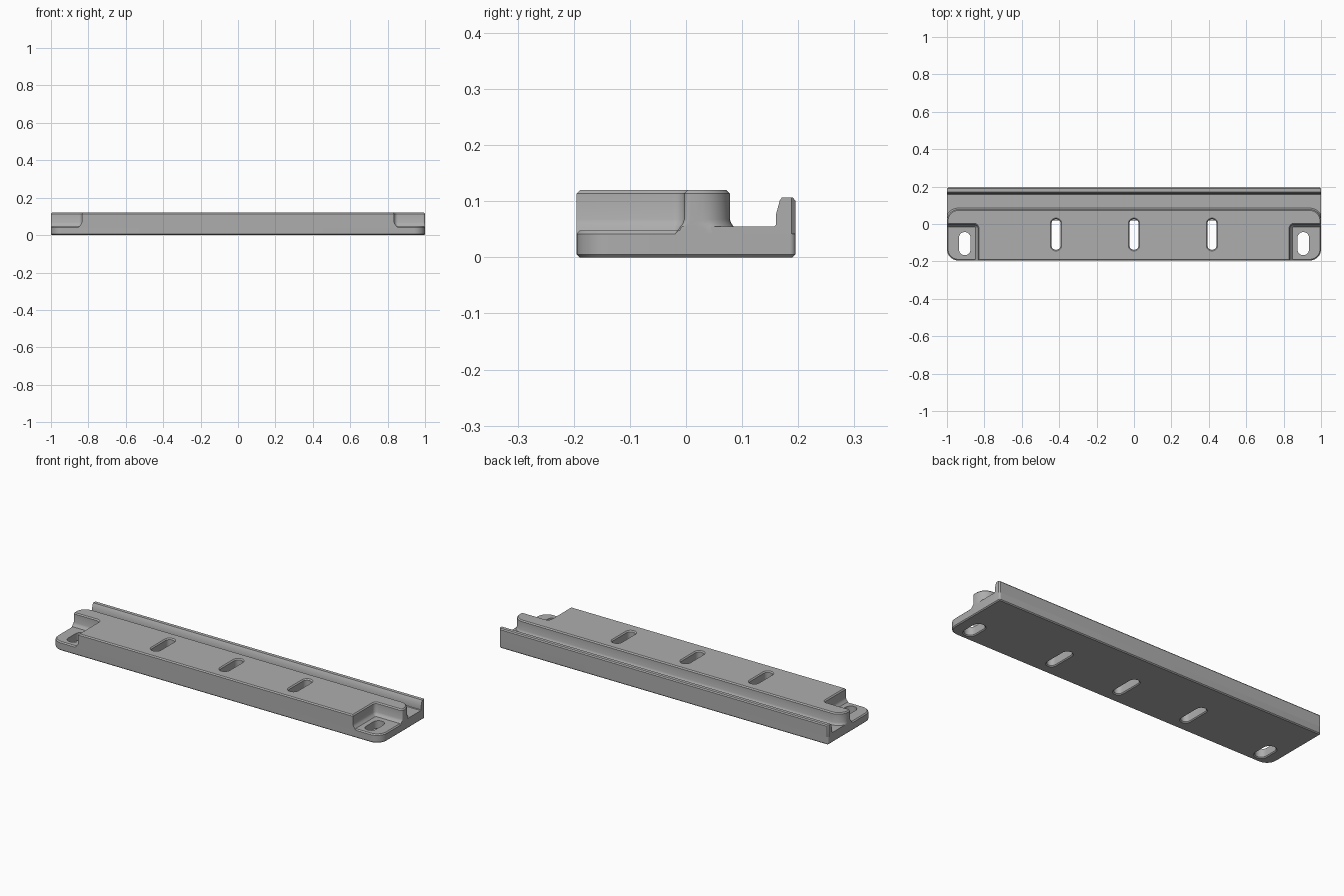
import bpy, bmesh, math
from mathutils import Vector

if "Cube" in bpy.data.objects:
    bpy.data.objects.remove(bpy.data.objects["Cube"], do_unlink=True)

grey = bpy.data.materials.new("plain grey")
grey.use_nodes = True
COLOUR = (0.42, 0.42, 0.42, 1)
grey.diffuse_color = COLOUR
grey.node_tree.nodes["Principled BSDF"].inputs["Base Color"].default_value = COLOUR

END, FRONT, BACK = 1.0, -0.195, 0.195


def rounded(corners, steps=8):
    """Outline from (x, y, radius) corners, counter-clockwise."""
    pts = []
    for i, (x, y, r) in enumerate(corners):
        p = Vector((x, y))
        a = (Vector(corners[i - 1][:2]) - p).normalized()
        b = (Vector(corners[(i + 1) % len(corners)][:2]) - p).normalized()
        if r == 0:
            pts.append(p)
            continue
        centre = p + (a + b) * r
        for k in range(steps + 1):
            t = k / steps * math.pi / 2
            pts.append(centre - b * r * math.cos(t) - a * r * math.sin(t))
    return [p for i, p in enumerate(pts) if (p - pts[i - 1]).length > 1e-5]


def offset(pts, d):
    """Move an outline outward by d, staying within the footprint."""
    out = []
    for i, p in enumerate(pts):
        e = (p - pts[i - 1]).normalized()
        f = (pts[(i + 1) % len(pts)] - p).normalized()
        n, m = Vector((e.y, -e.x)), Vector((f.y, -f.x))
        q = p + (n + m) * d / (1 + n.dot(m))
        out.append((max(-END, min(END, q.x)), max(FRONT, q.y)))
    return out


def loft(name, loops):
    """Solid through a stack of matching closed loops of 3D points."""
    bm = bmesh.new()
    rings = [[bm.verts.new(p) for p in loop] for loop in loops]
    n = len(rings[0])
    for low, high in zip(rings, rings[1:]):
        for i in range(n):
            j = (i + 1) % n
            bm.faces.new((low[i], low[j], high[j], high[i]))
    bm.faces.new(rings[0][::-1])
    bm.faces.new(rings[-1])
    bmesh.ops.recalc_face_normals(bm, faces=bm.faces)
    mesh = bpy.data.meshes.new(name)
    bm.to_mesh(mesh)
    bm.free()
    mesh.materials.append(grey)
    ob = bpy.data.objects.new(name, mesh)
    bpy.context.collection.objects.link(ob)
    return ob


def stack(name, outline, levels):
    """Loft one outline through (height, offset) levels."""
    return loft(name, [[(x, y, z) for x, y in offset(outline, d)] for z, d in levels])


# Base plate, whose front corners form the mounting tabs
footprint = rounded([(-END, FRONT, 0.06), (END, FRONT, 0.06), (END, BACK, 0.01), (-END, BACK, 0.01)])
base = stack("base_plate", footprint, [(0, -0.005), (0.005, 0), (0.042, 0), (0.048, -0.006)])

# Raised block with wings at the back and a filleted foot
right = [(0.835, FRONT, 0), (0.835, -0.003, 0.02), (END, -0.003, 0.01), (END, 0.078, 0.06)]
left = [(-x, y, r) for x, y, r in reversed(right)]
block = stack("raised_block", rounded(right + left),
              [(0.042, 0.018), (0.048, 0.012), (0.055, 0.007), (0.06, 0.003),
               (0.068, 0), (0.114, 0), (0.12, -0.006)])

# Channel floor and rear lip, with chamfered ends
profile = [(0.02, 0.042), (BACK, 0.042), (BACK, 0.101), (0.19, 0.107), (0.171, 0.107),
           (0.167, 0.101), (0.16, 0.075), (0.16, 0.058), (0.157, 0.055), (0.02, 0.055)]
channel = loft("channel_and_lip", [[(x, min(y, limit), z) for y, z in profile]
                                   for x, limit in ((-END, 0.188), (-0.993, BACK),
                                                    (0.993, BACK), (END, 0.188))])


def cut_slot(targets, x, y0, y1, w, levels):
    """Cut a round-ended slot through the given parts."""
    outline = rounded([(x - w, y0, w), (x + w, y0, w), (x + w, y1, w), (x - w, y1, w)])
    cutter = stack("slot_cutter", outline, levels)
    for target in targets:
        mod = target.modifiers.new("slot", 'BOOLEAN')
        mod.operation, mod.solver, mod.object = 'DIFFERENCE', 'EXACT', cutter
        graph = bpy.context.evaluated_depsgraph_get()
        mesh = bpy.data.meshes.new_from_object(target.evaluated_get(graph))
        target.modifiers.clear()
        target.data = mesh
    bpy.data.objects.remove(cutter, do_unlink=True)


# Three chamfered slots through the block, one plain slot in each tab
for x in (-0.417, 0, 0.417):
    cut_slot((base, block), x, -0.138, 0.026, 0.024,
             [(-0.005, 0.01), (0.005, 0), (0.114, 0), (0.124, 0.01)])
for x in (-0.905, 0.905):
    cut_slot((base,), x, -0.167, -0.043, 0.031, [(-0.005, 0.01), (0.005, 0), (0.06, 0)])

# Smooth rounds, crisp edges
bpy.ops.object.select_all(action='DESELECT')
for part in (base, block, channel):
    part.select_set(True)
bpy.context.view_layer.objects.active = base
bpy.ops.object.shade_smooth_by_angle(angle=math.radians(25))
